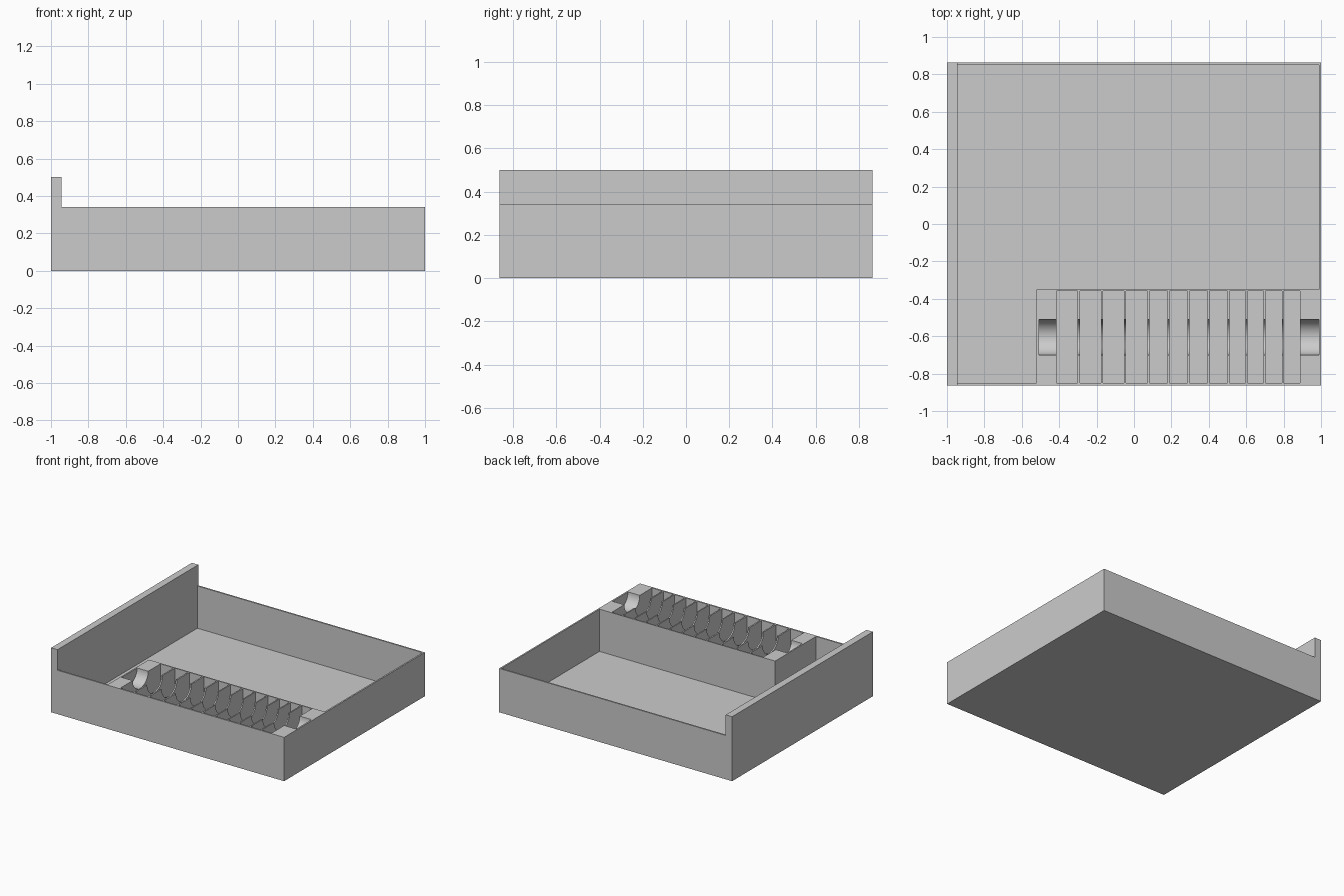
import bpy, bmesh, math
from mathutils import Matrix

if "Cube" in bpy.data.objects:
    bpy.data.objects.remove(bpy.data.objects["Cube"])

HY = 0.863      # half depth
RIM = 0.34      # rim height
FLOOR = 0.012   # floor thickness
T = 0.012       # thin wall

grey = bpy.data.materials.new("grey")
grey.diffuse_color = (0.6, 0.6, 0.6, 1)
grey.use_nodes = True
grey.node_tree.nodes["Principled BSDF"].inputs["Base Color"].default_value = grey.diffuse_color


def finish(name, bm):
    bmesh.ops.recalc_face_normals(bm, faces=bm.faces)
    me = bpy.data.meshes.new(name)
    bm.to_mesh(me)
    bm.free()
    me.materials.append(grey)
    ob = bpy.data.objects.new(name, me)
    bpy.context.collection.objects.link(ob)
    return ob


def prism(bm, pts, shift):
    """Extrude a closed outline along a vector."""
    face = bm.faces.new([bm.verts.new(p) for p in pts])
    ext = bmesh.ops.extrude_face_region(bm, geom=[face])
    moved = [v for v in ext["geom"] if isinstance(v, bmesh.types.BMVert)]
    bmesh.ops.translate(bm, verts=moved, vec=shift)


# Outer body: tray with a taller left wall
bm = bmesh.new()
profile = [(-1, 0), (1, 0), (1, RIM), (-0.945, RIM), (-0.945, 0.5), (-1, 0.5)]
prism(bm, [(x, -HY, z) for x, z in profile], (0, 2 * HY, 0))
tray = finish("tray", bm)

# Large L-shaped storage pocket
bm = bmesh.new()
iy = HY - T
outline = [(-0.945, -iy), (-0.52, -iy), (-0.52, -0.35),
           (1 - T, -0.35), (1 - T, iy), (-0.945, iy)]
prism(bm, [(x, y, FLOOR) for x, y in outline], (0, 0, 0.42))
pocket = finish("pocket_cutter", bm)

# Row of upright slots, narrowing in three groups
bm = bmesh.new()
x = -0.414
for width, pitch, count in ((0.113, 0.124, 4), (0.097, 0.107, 4), (0.087, 0.0967, 4)):
    for i in range(count):
        rect = [(x, -iy), (x + width, -iy), (x + width, -0.359), (x, -0.359)]
        prism(bm, [(a, b, FLOOR) for a, b in rect], (0, 0, 0.42))
        x += pitch
slots = finish("slot_cutter", bm)

# Rounded finger groove running across the slots
bm = bmesh.new()
x0, x1 = -0.509, 1 - T
bmesh.ops.create_cone(
    bm, cap_ends=True, segments=64, radius1=0.095, radius2=0.095, depth=x1 - x0,
    matrix=Matrix.Translation(((x0 + x1) / 2, -0.605, RIM))
    @ Matrix.Rotation(math.pi / 2, 4, 'Y'))
groove = finish("groove_cutter", bm)

# Cut everything out of the body
for cutter in (pocket, slots, groove):
    mod = tray.modifiers.new(cutter.name, 'BOOLEAN')
    mod.operation = 'DIFFERENCE'
    mod.solver = 'EXACT'
    mod.object = cutter

bpy.context.view_layer.objects.active = tray
tray.select_set(True)
for mod in list(tray.modifiers):
    bpy.ops.object.modifier_apply(modifier=mod.name)
for cutter in (pocket, slots, groove):
    bpy.data.objects.remove(cutter)

bpy.ops.object.shade_smooth_by_angle(angle=math.radians(30))
